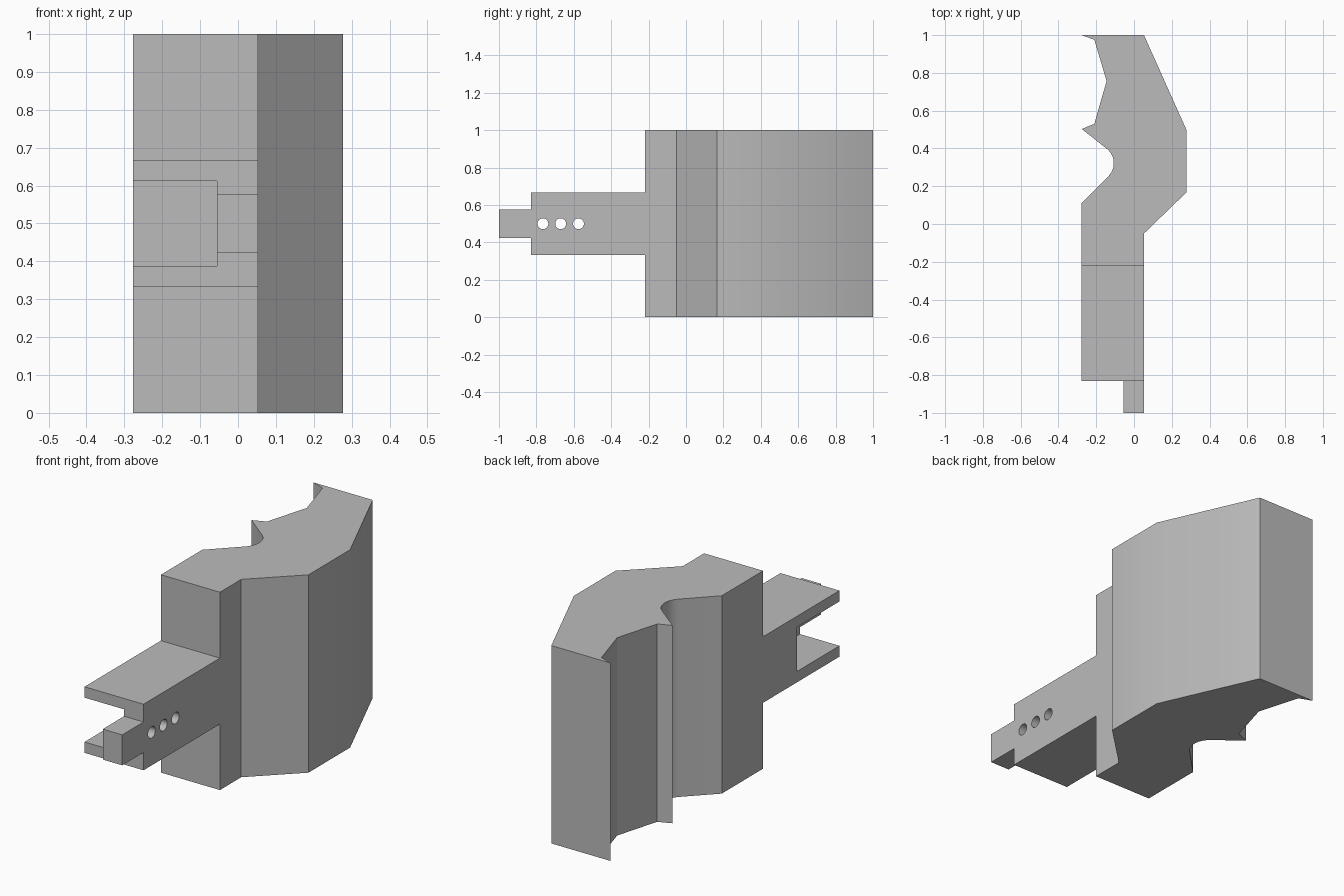
import bpy, bmesh, math
from mathutils import Matrix, Vector

cube = bpy.data.objects.get("Cube")
if cube:
    bpy.data.objects.remove(cube, do_unlink=True)

# One plain grey for the whole bracket
GREY = (0.5, 0.5, 0.5, 1)
mat = bpy.data.materials.new("plain grey")
mat.use_nodes = True
mat.diffuse_color = GREY
mat.node_tree.nodes["Principled BSDF"].inputs["Base Color"].default_value = GREY

MID = 0.5                          # height of the mirror plane
LEFT, WALL, RIGHT = -0.277, -0.056, 0.053
cutters = []


def new_object(name, bm):
    bmesh.ops.recalc_face_normals(bm, faces=bm.faces)
    mesh = bpy.data.meshes.new(name)
    bm.to_mesh(mesh)
    bm.free()
    obj = bpy.data.objects.new(name, mesh)
    bpy.context.collection.objects.link(obj)
    mesh.materials.append(mat)
    return obj


def box_cutter(name, x, y, z):
    """Box spanning the given (low, high) ranges."""
    lo, hi = Vector((x[0], y[0], z[0])), Vector((x[1], y[1], z[1]))
    bm = bmesh.new()
    place = Matrix.Translation((lo + hi) / 2) @ Matrix.Diagonal((*(hi - lo), 1))
    bmesh.ops.create_cube(bm, size=1, matrix=place)
    cutters.append(new_object(name, bm))


# Plan outline of block and arm, with a rounded groove on the left edge
groove = []
for i in range(13):
    a = math.radians(53 - i * 97.4 / 12)
    groove.append((-0.204 + 0.097 * math.cos(a), 0.322 + 0.097 * math.sin(a)))
outline = [(LEFT, -1), (RIGHT, -1), (RIGHT, -0.05), (0.277, 0.167), (0.277, 0.5),
           (RIGHT, 1), (LEFT, 1), (-0.21, 0.975), (-0.145, 0.757), (-0.21, 0.53),
           (LEFT, 0.503), *groove, (LEFT, 0.11)]
bm = bmesh.new()
face = bm.faces.new([bm.verts.new((x, y, 0)) for x, y in outline])
top = bmesh.ops.extrude_face_region(bm, geom=[face])
bmesh.ops.translate(bm, vec=(0, 0, 1),
                    verts=[v for v in top["geom"] if isinstance(v, bmesh.types.BMVert)])
bracket = new_object("bracket_body", bm)

# Step the block down to the arm, and the arm down to the tab, above and below
for name, end, half in (("arm", -0.22, 0.167), ("tab", -0.83, 0.077)):
    box_cutter(name + "_top_cutter", (-1, 1), (-2, end), (MID + half, 2))
    box_cutter(name + "_bottom_cutter", (-1, 1), (-2, end), (-1, MID - half))

# Open pocket between the flanges
box_cutter("pocket_cutter", (-1, WALL), (-2, -0.49), (MID - 0.112, MID + 0.112))

# Row of three holes through the arm wall
for i in range(3):
    bm = bmesh.new()
    place = Matrix.Translation((0, -0.765 + i * 0.095, MID)) @ Matrix.Rotation(math.pi / 2, 4, "Y")
    bmesh.ops.create_cone(bm, cap_ends=True, segments=32, radius1=0.029,
                          radius2=0.029, depth=0.3, matrix=place)
    cutters.append(new_object("hole_cutter", bm))

# Apply the cuts
bpy.ops.object.select_all(action="DESELECT")
bpy.context.view_layer.objects.active = bracket
bracket.select_set(True)
for cutter in cutters:
    cutter.hide_render = True
    cut = bracket.modifiers.new(cutter.name, "BOOLEAN")
    cut.operation, cut.solver, cut.object = "DIFFERENCE", "EXACT", cutter
    bpy.ops.object.modifier_apply(modifier=cut.name)
for cutter in cutters:
    bpy.data.objects.remove(cutter, do_unlink=True)

# Soft shading across shallow bends, crisp edges elsewhere
bpy.ops.object.shade_smooth_by_angle(angle=math.radians(30))
